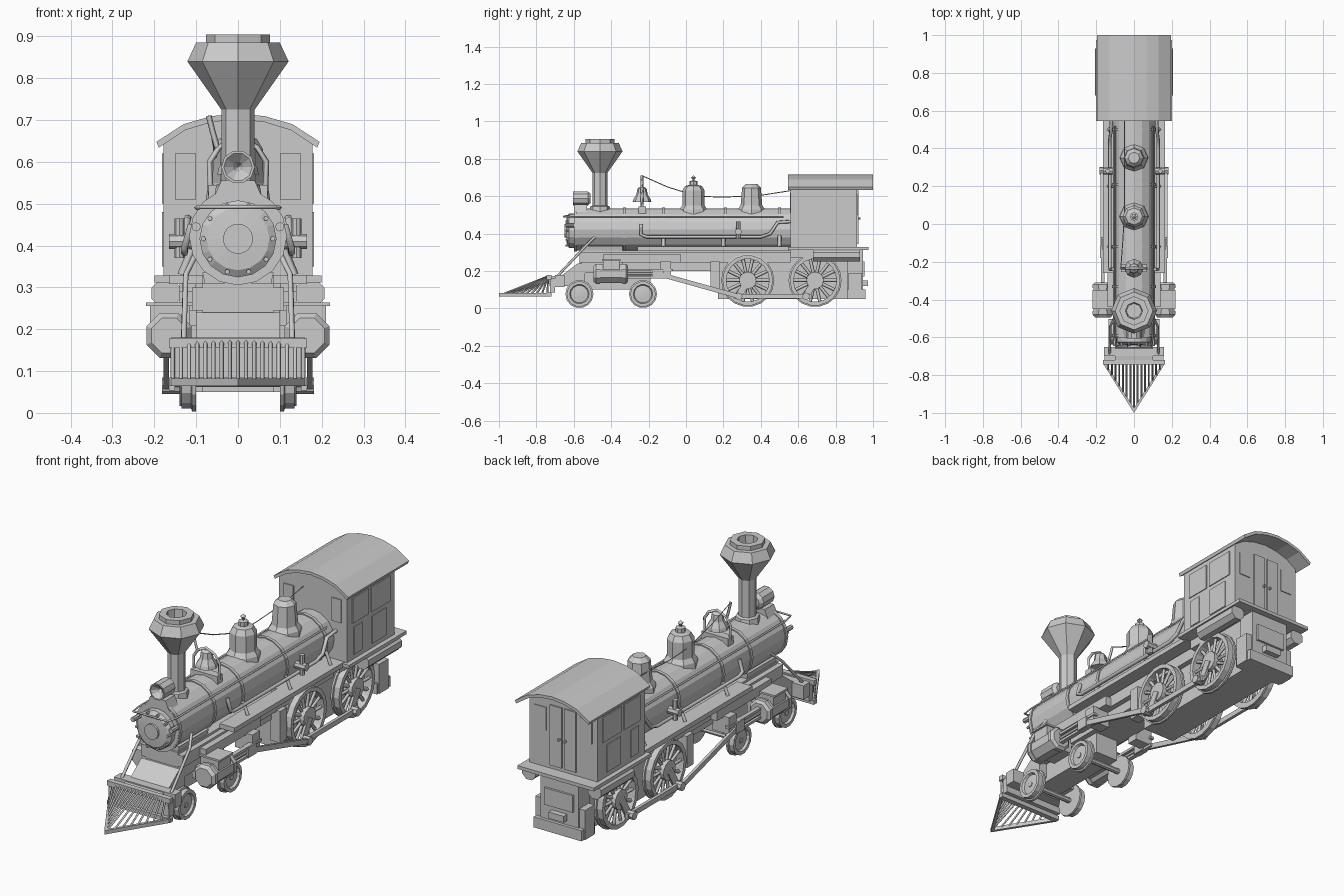
import bpy, bmesh
from math import sin, cos, pi, hypot

if "Cube" in bpy.data.objects:
    bpy.data.objects.remove(bpy.data.objects["Cube"])

def finish(name, bm):
    bmesh.ops.recalc_face_normals(bm, faces=bm.faces)
    me = bpy.data.meshes.new(name)
    bm.to_mesh(me)
    bm.free()
    ob = bpy.data.objects.new(name, me)
    bpy.context.collection.objects.link(ob)
    return ob

def place(axis, a, b, h):
    return {'x': (h, a, b), 'y': (a, h, b), 'z': (a, b, h)}[axis]

def prism(name, pts, axis, h0, h1):
    """Extrude a 2D outline along an axis."""
    bm = bmesh.new()
    lo, hi = [[bm.verts.new(place(axis, a, b, h)) for a, b in pts] for h in (h0, h1)]
    bm.faces.new(lo)
    bm.faces.new(hi)
    for i in range(len(pts)):
        j = (i + 1) % len(pts)
        bm.faces.new((lo[i], lo[j], hi[j], hi[i]))
    return finish(name, bm)

def box(name, x0, x1, y0, y1, z0, z1):
    return prism(name, [(x0, y0), (x1, y0), (x1, y1), (x0, y1)], 'z', z0, z1)

def lathe(name, prof, axis, a, b, n=8, turn=0.0, ring=False):
    """Spin (radius, height) points round an axis through (a, b)."""
    bm = bmesh.new()
    rings = []
    for r, h in prof:
        k = n if r > 0 else 1
        rings.append([bm.verts.new(place(axis, a + r * cos(2*pi*i/n + turn), b + r * sin(2*pi*i/n + turn), h))
                      for i in range(k)])
    pairs = list(zip(rings, rings[1:])) + ([(rings[-1], rings[0])] if ring else [])
    for p, q in pairs:
        for i in range(n):
            j = (i + 1) % n
            vs = [p[i % len(p)], p[j % len(p)], q[j % len(q)], q[i % len(q)]]
            bm.faces.new(list(dict.fromkeys(vs)))
    return finish(name, bm)

def cyl(name, axis, a, b, r, h0, h1, n=12, turn=0.0):
    return lathe(name, [(0, h0), (r, h0), (r, h1), (0, h1)], axis, a, b, n, turn)

def tubes(name, paths, r, res=0):
    cu = bpy.data.curves.new(name, 'CURVE')
    cu.dimensions = '3D'
    cu.bevel_depth, cu.bevel_resolution, cu.use_fill_caps = r, res, True
    for path in paths:
        s = cu.splines.new('POLY')
        s.points.add(len(path) - 1)
        for p, c in zip(s.points, path):
            p.co = (*c, 1)
    ob = bpy.data.objects.new(name, cu)
    bpy.context.collection.objects.link(ob)
    return ob

def bar(name, p, q, w, x0, x1):
    """Flat link between two (y, z) points."""
    dy, dz = q[0] - p[0], q[1] - p[1]
    l = hypot(dy, dz)
    ny, nz = -dz / l * w, dy / l * w
    prism(name, [(p[0]+ny, p[1]+nz), (q[0]+ny, q[1]+nz), (q[0]-ny, q[1]-nz), (p[0]-ny, p[1]-nz)],
          'x', min(x0, x1), max(x0, x1))

BZ, BR = 0.422, 0.112          # boiler centre height and radius

# Boiler, bands and smokebox front
lathe("boiler", [(0, -.6), (BR, -.6), (BR, .57), (0, .57)], 'y', 0, BZ, 16)
for i, y in enumerate((-.59, -.33, -.12, .21, .50)):
    cyl(f"boiler_band_{i}", 'y', 0, BZ, BR + .005, y - .008, y + .008, 16)
lathe("smokebox_door", [(0, -.6), (.092, -.6), (.092, -.625), (.075, -.637), (.036, -.64), (.036, -.65), (0, -.65)],
      'y', 0, BZ - .006, 16)
for i in range(10):
    t = 2 * pi * i / 10
    cyl(f"door_bolt_{i}", 'y', .083 * cos(t), BZ - .006 + .083 * sin(t), .006, -.645, -.62, 6)

# Chimney, bell and domes
lathe("chimney", [(0, .51), (.058, .51), (.052, .545), (.04, .55), (.04, .725), (.121, .84), (.1, .885),
                  (.077, .885), (.077, .905), (.045, .905), (.04, .78), (0, .78)], 'z', 0, -.46)
lathe("bell", [(0, .57), (.05, .57), (.046, .585), (.03, .61), (.025, .64), (.012, .65), (0, .65)], 'z', 0, -.235)
tubes("bell_yoke", [[(-.065, -.235, .52), (-.068, -.235, .60), (-.045, -.235, .635), (0, -.235, .655),
                     (.045, -.235, .635), (.068, -.235, .60), (.065, -.235, .52)],
                    [(-.05, -.235, .635), (-.06, -.235, .67), (-.07, -.235, .71)]], .007)
box("bell_stand", -.07, .07, -.255, -.215, .5, .545)
lathe("sand_dome", [(0, .5), (.078, .5), (.074, .53), (.06, .55), (.06, .63), (.045, .655), (.022, .66),
                    (.022, .68), (0, .685)], 'z', 0, .04)
lathe("sand_dome_knob", [(0, .68), (.006, .68), (.006, .69), (.013, .7), (0, .712)], 'z', 0, .04)
lathe("steam_dome", [(0, .5), (.076, .5), (.073, .53), (.058, .55), (.05, .645), (.03, .665), (0, .665)], 'z', 0, .35)
tubes("bell_cord", [[(-.07, -.235, .71), (-.06, -.1, .65), (-.05, .06, .6), (-.05, .2, .595), (-.05, .4, .605),
                     (-.05, .56, .63)]], .0025)

# Headlamp
lathe("headlamp", [(0, -.56), (.012, -.585), (.034, -.605), (.04, -.605), (.04, -.525), (.025, -.51), (0, -.51)],
      'y', 0, .588, 10)
prism("headlamp_bracket", [(-.06, .51), (.06, .51), (.04, .555), (-.04, .555)], 'y', -.6, -.53)

# Handrail wrapping round the smokebox
tubes("handrail", [[(-.1, .52, .49), (-.1, -.6, .49), (-.09, -.655, .492), (.09, -.655, .492), (.1, -.6, .49),
                    (.1, .52, .49)]], .005)

# Cab
arch = [(-.195, .648), (-.13, .69), (-.065, .709), (0, .716), (.065, .709), (.13, .69), (.195, .648)]
prism("cab", [(-.178, .32), (.178, .32), (.178, .65)] + [(x, z - .012) for x, z in arch[5:0:-1]] + [(-.178, .65)],
      'y', .56, .915)
prism("cab_roof", arch + [(x * .97, z - .014) for x, z in reversed(arch)], 'y', .545, 1.0)
box("cab_floor", -.2, .2, .545, .975, .312, .328)
for s, side in ((-1, "left"), (1, "right")):
    for i, (y0, y1, z0, z1) in enumerate(((.61, .67, .35, .48), (.745, .85, .35, .48), (.60, .72, .5, .62),
                                          (.74, .88, .5, .62))):
        box(f"cab_side_panel_{side}_{i}", s*.176, s*.182, y0, y1, z0, z1)
    box(f"cab_front_window_{side}", s*.1, s*.15, .555, .565, .51, .62)
    box(f"cab_rear_door_{side}", s*.006, s*.068, .91, .922, .345, .63)
    cyl(f"door_knob_{side}", 'y', s*.016, .48, .006, .92, .934, 6)
    box(f"cab_rear_panel_{side}", s*.09, s*.15, .91, .919, .5, .61)

# Main frame, saddle, firebox and rear
box("main_frame", -.085, .085, -.57, .9, .2, .31)
prism("smokebox_saddle", [(-.1, .19), (.1, .19), (.1, .245), (.07, .27), (.085, .335), (-.085, .335), (-.07, .27),
                          (-.1, .245)], 'y', -.56, -.34)
box("firebox", -.085, .085, .17, .9, .05, .33)
box("rear_frame", -.1, .1, .86, .945, .06, .312)
box("rear_beam", -.125, .125, .86, .96, .05, .1)
box("rear_apron", -.075, .075, .94, .955, .17, .25)
box("coupler_pocket", -.04, .04, .94, .972, .12, .15)
box("truck_frame", -.06, .06, -.6, -.19, .1, .2)
prism("front_deck", [(-.73, .12), (-.73, .17), (-.66, .18), (-.58, .24), (-.54, .24), (-.54, .12)], 'x', -.1, .1)

# Pilot beams and cowcatcher
box("pilot_beam", -.16, .16, -.70, -.65, .115, .18)
box("cowcatcher_top_bar", -.165, .165, -.745, -.72, .155, .178)
box("cowcatcher_back_bar", -.165, .165, -.745, -.72, .065, .085)
box("cowcatcher_back_plate", -.155, .155, -.728, -.70, .085, .16)
prism("cowcatcher_sill", [(-.163, -.74), (0, -1), (.163, -.74), (.148, -.74), (0, -.975), (-.148, -.74)],
      'z', .064, .082)
xs = [(-8 + i) * .0195 for i in range(17)]
tubes("cowcatcher_bars", [[(x, -.737, .172), (x, -.985 + .25 * abs(x) / .16, .074)] for x in xs], .005)

# Axles
for i, (y, z) in enumerate(((-.57, .075), (-.23, .075), (.33, .15), (.69, .15))):
    cyl(f"axle_{i}", 'x', y, z, .013, -.13, .13, 8)

# Everything that repeats on both sides
for s, side in ((-1, "left"), (1, "right")):
    def nm(part):
        return f"{part}_{side}"
    # Pilot wheels with flange and recessed face
    for i, y in enumerate((-.57, -.23)):
        lathe(nm(f"pilot_wheel_{i}"), [(0, s*.1), (.075, s*.1), (.075, s*.11), (.068, s*.112), (.068, s*.135),
              (.052, s*.135), (.047, s*.124), (0, s*.128)], 'x', y, .077, 14)
    # Driving wheels with rim, hub, spokes and crank pin
    for i, y in enumerate((.33, .69)):
        lathe(nm(f"driver_rim_{i}"), [(.115, s*.1), (.142, s*.1), (.142, s*.11), (.135, s*.112), (.135, s*.14),
              (.115, s*.14)], 'x', y, .15, 18, 0, True)
        cyl(nm(f"driver_hub_{i}"), 'x', y, .15, .046, s*.1, s*.145, 14)
        tubes(nm(f"driver_spokes_{i}"), [[(s*.122, y + r * cos(t), .15 + r * sin(t)) for r in (.04, .12)]
              for t in (2*pi*k/14 for k in range(14))], .009)
        bar(nm(f"crank_{i}"), (y, .15), (y - .055, .055), .018, s*.138, s*.15)
        cyl(nm(f"crank_pin_{i}"), 'x', y - .048, .065, .02, s*.138, s*.182, 8)
    # Cylinder, steam chest and rods
    lathe(nm("cylinder"), [(0, -.495), (.045, -.495), (.058, -.48), (.058, -.46), (.053, -.46), (.053, -.34),
          (.058, -.34), (.058, -.32), (.045, -.31), (0, -.31)], 'y', s*.165, .185, 8, pi/8)
    box(nm("cylinder_mount"), s*.08, s*.15, -.46, -.34, .15, .21)
    box(nm("steam_chest"), s*.115, s*.21, -.445, -.355, .2, .255)
    box(nm("steam_chest_lid"), s*.11, s*.22, -.45, -.35, .255, .264)
    cyl(nm("piston_rod"), 'y', s*.165, .185, .01, -.32, -.14, 8)
    for z in (.165, .205):
        box(nm("crosshead_guide"), s*.155, s*.175, -.31, -.07, z - .006, z + .006)
    box(nm("crosshead"), s*.15, s*.18, -.18, -.12, .16, .21)
    box(nm("guide_bracket"), s*.08, s*.17, -.135, -.08, .17, .25)
    bar(nm("main_rod"), (-.15, .185), (.28, .065), .012, s*.165, s*.178)
    bar(nm("coupling_rod"), (.255, .065), (.67, .065), .012, s*.15, s*.165)
    # Running board, side sills and hangers
    box(nm("running_board"), s*.085, s*.165, -.26, .56, .308, .33)
    box(nm("side_sill"), s*.08, s*.11, -.57, .56, .245, .3)
    box(nm("valve_casing"), s*.11, s*.14, -.44, -.03, .245, .29)
    for y in (-.12, .2, .5):
        tubes(nm("board_hanger"), [[(s*.11, y, .39), (s*.135, y, .33)]], .01)
    box(nm("firebox_hanger"), s*.08, s*.13, .13, .18, .1, .25)
    # Tank and step below the cab
    cyl(nm("air_tank"), 'y', s*.172, .286, .037, .68, .93, 8, pi/8)
    box(nm("cab_step"), s*.1, s*.13, .87, .94, .05, .19)
    box(nm("cab_bracket"), s*.1, s*.14, .56, .68, .27, .312)
    # Boiler pipework and check valve
    tubes(nm("feed_pipe"), [[(s*.112, -.24, .45), (s*.128, -.24, .395), (s*.128, -.21, .383), (s*.128, .4, .383),
          (s*.128, .45, .4), (s*.122, .49, .46), (s*.12, .56, .465)]], .009, 1)
    cyl(nm("check_valve"), 'x', .28, .41, .018, s*.1, s*.165, 8)
    cyl(nm("check_valve_stem"), 'z', s*.14, .28, .012, .37, .465, 8)
    # Smokebox braces and marker knobs
    tubes(nm("smokebox_brace"), [[(s*.095, -.48, .39), (s*.125, -.54, .33), (s*.13, -.69, .17)]], .007, 1)
    cyl(nm("marker_lamp"), 'y', s*.1, .445, .011, -.645, -.6, 8)
